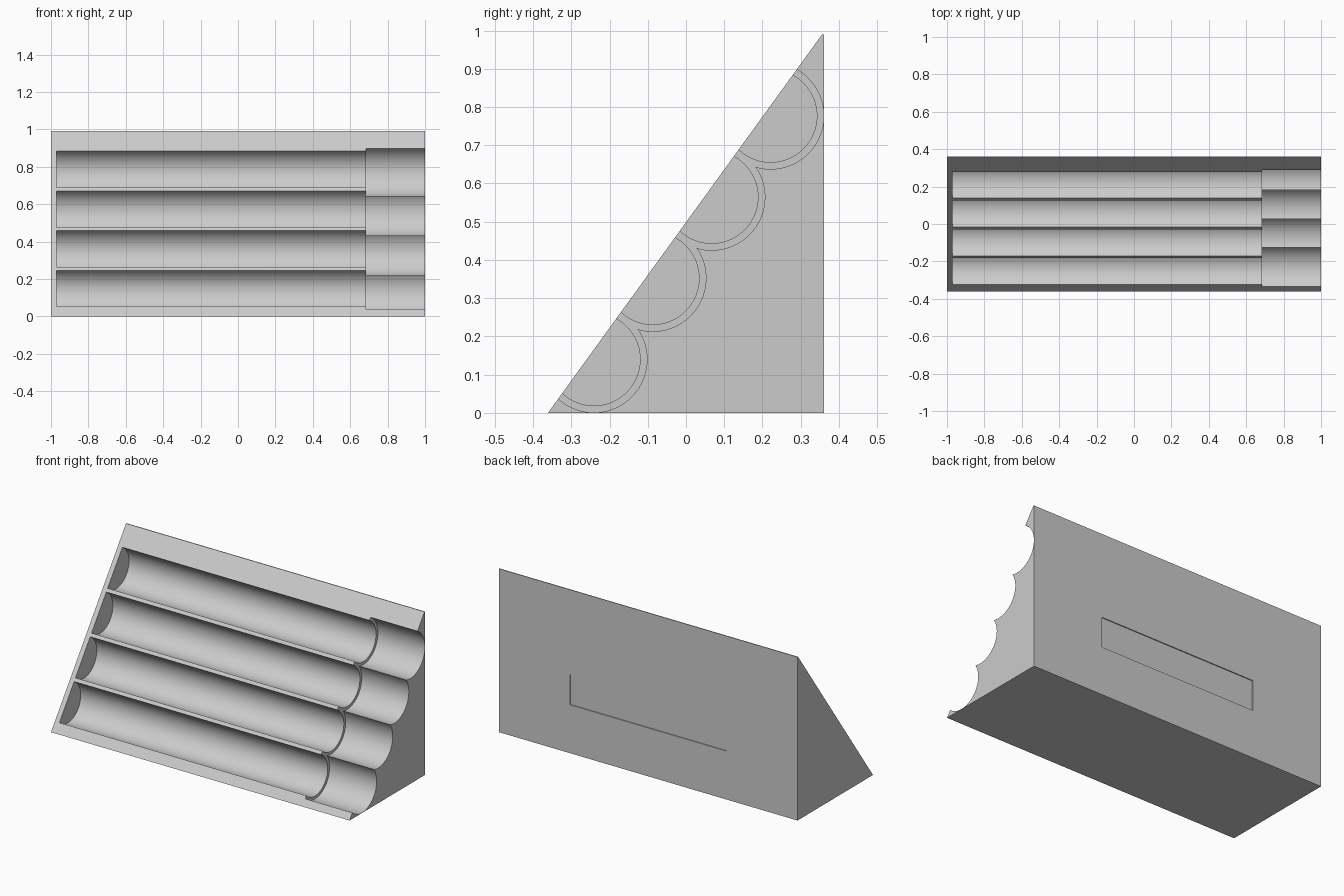
import bpy
import bmesh
import math
from mathutils import Matrix, Vector

cube = bpy.data.objects.get("Cube")
if cube:
    bpy.data.objects.remove(cube, do_unlink=True)

grey = bpy.data.materials.new("light_grey")
grey.use_nodes = True
grey.diffuse_color = (0.6, 0.6, 0.6, 1)
grey.node_tree.nodes["Principled BSDF"].inputs["Base Color"].default_value = (0.6, 0.6, 0.6, 1)


def add_object(name, bm):
    mesh = bpy.data.meshes.new(name)
    bmesh.ops.recalc_face_normals(bm, faces=bm.faces)
    bm.to_mesh(mesh)
    bm.free()
    mesh.materials.append(grey)
    obj = bpy.data.objects.new(name, mesh)
    bpy.context.collection.objects.link(obj)
    return obj


def prism(name, profile, x0, x1):
    """Extrude a (y, z) profile along x."""
    bm = bmesh.new()
    face = bm.faces.new([bm.verts.new((x0, y, z)) for y, z in profile])
    new = bmesh.ops.extrude_face_region(bm, geom=[face])["geom"]
    verts = [v for v in new if isinstance(v, bmesh.types.BMVert)]
    bmesh.ops.translate(bm, verts=verts, vec=Vector((x1 - x0, 0, 0)))
    return add_object(name, bm)


def rod(name, y, z, radius, x0, x1):
    """Cylinder lying along x."""
    bm = bmesh.new()
    place = Matrix.Translation(((x0 + x1) / 2, y, z)) @ Matrix.Rotation(math.pi / 2, 4, 'Y')
    bmesh.ops.create_cone(bm, cap_ends=True, segments=128, radius1=radius,
                          radius2=radius, depth=x1 - x0, matrix=place)
    return add_object(name, bm)


def carve(target, cutter):
    """Cut one shape out of the target and discard the cutter."""
    cutter.hide_render = True
    mod = target.modifiers.new("carve", 'BOOLEAN')
    mod.operation = 'DIFFERENCE'
    mod.solver = 'EXACT'
    mod.object = cutter
    bpy.context.view_layer.objects.active = target
    bpy.ops.object.modifier_apply(modifier=mod.name)
    bpy.data.objects.remove(cutter, do_unlink=True)


# Wedge body with a narrow flat ridge
body = prism("wedge_holder", [(-0.361, 0), (0.361, 0), (0.361, 0.99), (0.356, 0.99)], -1, 1)

# Four stepped troughs, narrow along the length and wider at the open end
for i in range(4):
    y, z = -0.241 + 0.1541 * i, 0.14 + 0.2122 * i
    carve(body, rod("trough_cutter", y, z, 0.121, -0.97, 0.75))
    carve(body, rod("wide_trough_cutter", y, z, 0.139, 0.685, 1.1))

# Shallow label recess in the back
carve(body, prism("recess_cutter", [(0.355, 0.293), (0.4, 0.293), (0.4, 0.477), (0.355, 0.477)],
                  -0.525, 0.525))

# Smooth troughs, sharp edges
bpy.ops.object.select_all(action='DESELECT')
body.select_set(True)
bpy.context.view_layer.objects.active = body
bpy.ops.object.shade_smooth_by_angle(angle=math.radians(30))
